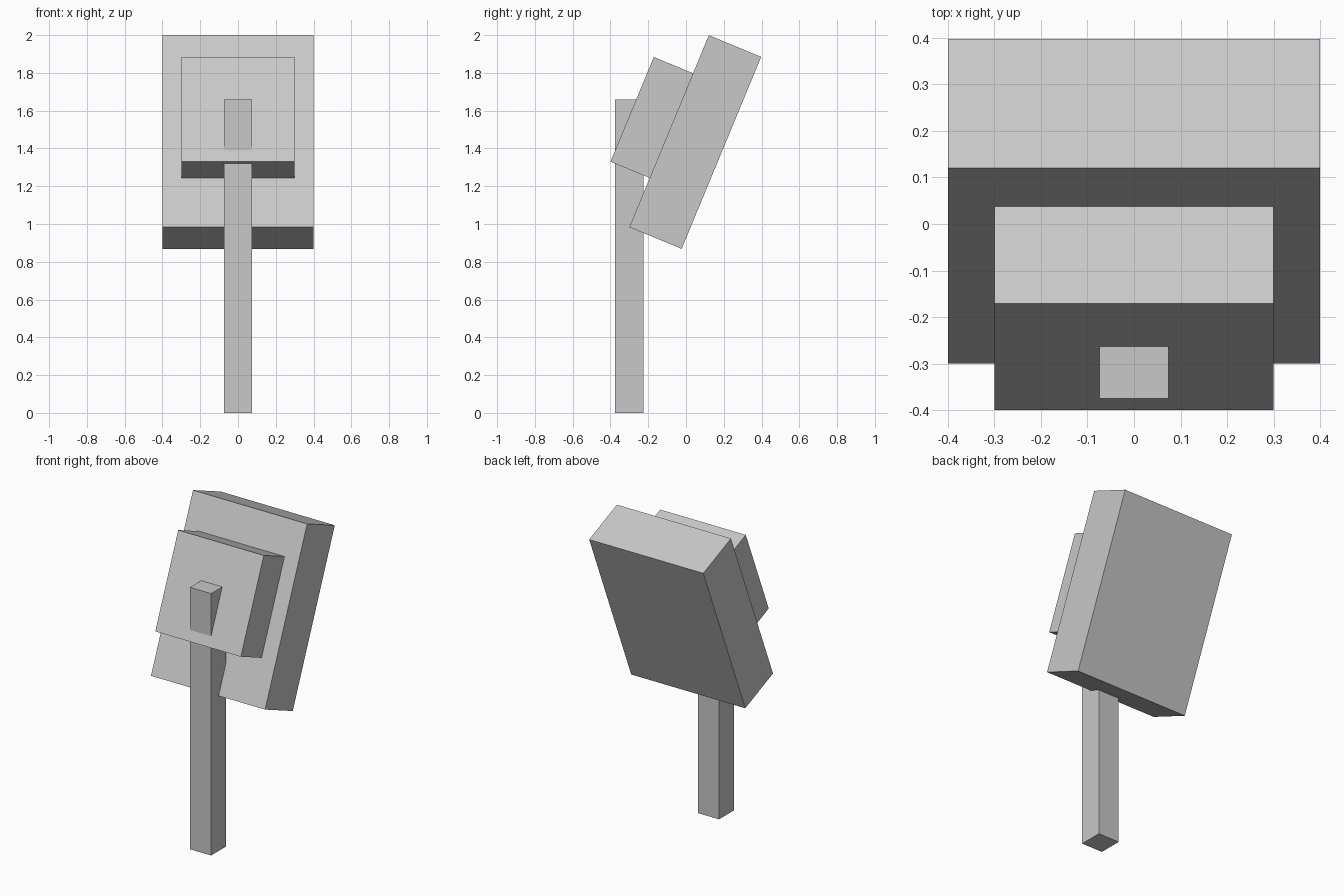
import bpy
from math import radians

cube = bpy.data.objects.get("Cube")
if cube:
    bpy.data.objects.remove(cube, do_unlink=True)

# One plain grey for every part
grey = bpy.data.materials.new("plain_grey")
grey.use_nodes = True
color = (0.58, 0.58, 0.58, 1)
grey.diffuse_color = color
grey.node_tree.nodes["Principled BSDF"].inputs["Base Color"].default_value = color


def box(name, size, center, tilt=0):
    bpy.ops.mesh.primitive_cube_add(size=1, location=center)
    ob = bpy.context.object
    ob.name = name
    ob.scale = size
    ob.rotation_euler.x = radians(tilt)
    ob.data.materials.append(grey)
    return ob


LEAN = -22.5

# Upright post
box("post", (0.148, 0.15, 1.66), (0, -0.3, 0.83))
# Large panel leaning back
box("large_panel", (0.8, 0.3, 1.1), (0, 0.049, 1.434), LEAN)
# Smaller block on the panel's front, with the post passing through it
box("small_panel", (0.6, 0.23, 0.6), (0, -0.179, 1.563), LEAN)
